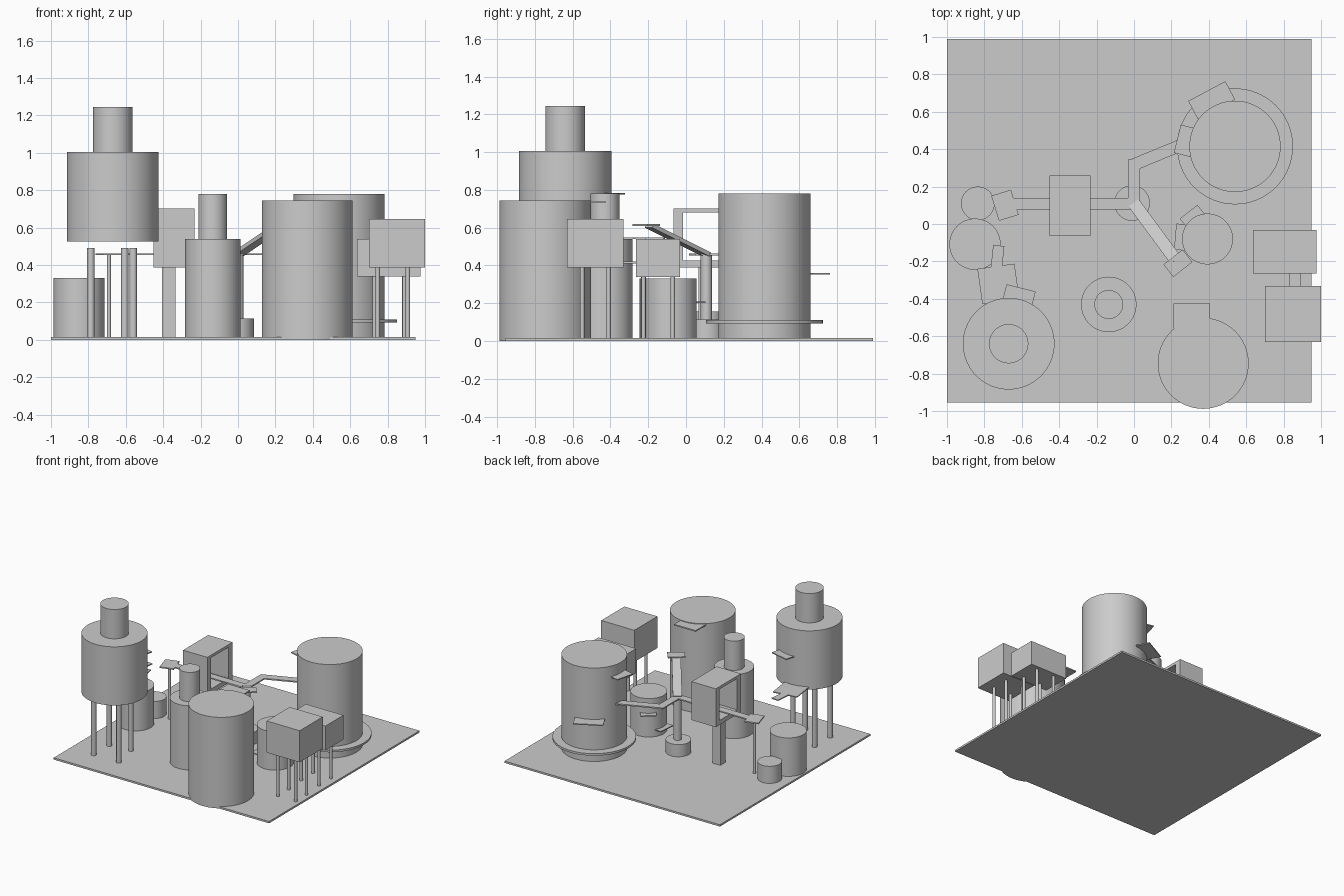
import bpy
from math import radians, atan2, hypot
from mathutils import Vector


def cyl(name, x, y, r, z0, z1, sides=64):
    bpy.ops.mesh.primitive_cylinder_add(vertices=sides, radius=r, depth=z1 - z0,
                                        location=(x, y, (z0 + z1) / 2))
    ob = bpy.context.object
    ob.name = name
    bpy.ops.object.shade_smooth_by_angle(angle=radians(30))
    return ob


def slab(name, centre, size, angle=0.0):
    bpy.ops.mesh.primitive_cube_add(size=1, location=centre, rotation=(0, 0, radians(angle)))
    ob = bpy.context.object
    ob.name = name
    ob.scale = size
    bpy.ops.object.transform_apply(location=False, rotation=False, scale=True)
    return ob


def box(name, x0, x1, y0, y1, z0, z1):
    return slab(name, ((x0 + x1) / 2, (y0 + y1) / 2, (z0 + z1) / 2), (x1 - x0, y1 - y0, z1 - z0))


def beam(name, a, b, width, thick):
    # flat strip running from a to b
    a, b = Vector(a), Vector(b)
    d = b - a
    ob = slab(name, (a + b) / 2, (d.length, width, thick))
    ob.rotation_euler = (0, -atan2(d.z, hypot(d.x, d.y)), atan2(d.y, d.x))
    return ob


# ground plate
box("ground_plate", -1, 0.95, -0.955, 0.99, 0, 0.015)

# raised silo on four legs
cyl("silo_body", -0.67, -0.64, 0.245, 0.525, 1.005)
cyl("silo_cap", -0.67, -0.64, 0.105, 1.005, 1.245)
for dx, dy in ((-0.117, -0.1), (0.11, -0.1), (0.065, 0.12), (-0.117, 0.1)):
    cyl("silo_leg", -0.67 + dx, -0.64 + dy, 0.02, 0.01, 0.49, 24)
slab("silo_upper_ledge", (-0.617, -0.395, 0.78), (0.16, 0.11, 0.008), -14)
slab("silo_lower_ledge", (-0.725, -0.32, 0.545), (0.2, 0.19, 0.008), 8)
slab("silo_ledge_stub", (-0.73, -0.18, 0.545), (0.06, 0.13, 0.008), -6)

# storage tanks
cyl("front_tank", 0.37, -0.745, 0.243, 0, 0.745)
box("front_tank_ledge", 0.21, 0.405, -0.56, -0.425, 0.73, 0.74)
cyl("stepped_tank_body", -0.135, -0.43, 0.148, 0.01, 0.54)
cyl("stepped_tank_neck", -0.135, -0.43, 0.077, 0.54, 0.78)
cyl("left_tank", -0.85, -0.108, 0.137, 0.01, 0.33)
cyl("left_small_tank", -0.835, 0.11, 0.09, 0.01, 0.155)

# large rear tank with ring and ledges
cyl("rear_tank", 0.54, 0.415, 0.244, 0.01, 0.78)
cyl("rear_tank_ring", 0.54, 0.415, 0.31, 0.093, 0.11)
slab("rear_tank_low_ledge", (0.415, 0.662, 0.355), (0.225, 0.11, 0.008), 28)
slab("rear_tank_high_ledge", (0.275, 0.445, 0.69), (0.09, 0.155, 0.008), -14)

# middle tank with two ledges
cyl("middle_tank", 0.393, -0.08, 0.136, 0.01, 0.33)
slab("middle_tank_ledge", (0.32, 0.03, 0.205), (0.12, 0.09, 0.008), 38)
slab("middle_tank_low_ledge", (0.25, -0.07, 0.07), (0.06, 0.14, 0.008), -5)

# tunnel housing, open along x, on a post
X0, X1 = -0.452, -0.232
box("housing_floor", X0, X1, -0.065, 0.26, 0.388, 0.425)
box("housing_roof", X0, X1, -0.065, 0.26, 0.68, 0.702)
for y0 in (-0.065, 0.21):
    box("housing_wall", X0, X1, y0, y0 + 0.05, 0.425, 0.68)
box("housing_post", -0.405, -0.335, 0.065, 0.135, 0.01, 0.388)

# walkway with its end pad
Z = 0.458
beam("walkway_main", (-0.67, 0.108, Z), (0.02, 0.108, Z), 0.062, 0.01)
beam("walkway_turn", (0, 0.08, Z), (0, 0.345, Z), 0.062, 0.01)
beam("walkway_to_tank", (0, 0.318, Z), (0.32, 0.45, Z), 0.065, 0.01)
slab("walkway_end_pad", (-0.69, 0.1, Z), (0.11, 0.14, 0.01), 17)
cyl("walkway_end_post", -0.69, 0.1, 0.011, 0.01, Z, 16)

# ramp on a pedestal
cyl("pedestal_base", -0.01, 0.112, 0.095, 0.01, 0.115)
cyl("pedestal_post", 0, 0.108, 0.03, 0.115, Z, 32)
beam("ramp", (0, 0.11, Z), (0.225, -0.195, 0.61), 0.068, 0.022)
slab("ramp_top_pad", (0.235, -0.21, 0.615), (0.13, 0.085, 0.01), 38)

# two box cabins on thin stilts joined by a plank
box("rear_cabin", 0.637, 0.977, -0.265, -0.032, 0.34, 0.54)
box("front_cabin", 0.7, 1.0, -0.63, -0.332, 0.388, 0.647)
box("cabin_plank", 0.83, 0.89, -0.335, -0.26, 0.41, 0.42)
for xs, ys, top in (((0.73, 0.89), (-0.225, -0.07), 0.34), ((0.747, 0.908), (-0.55, -0.41), 0.388)):
    for x in xs:
        for y in ys:
            cyl("cabin_stilt", x, y, 0.012, 0.01, top, 16)
